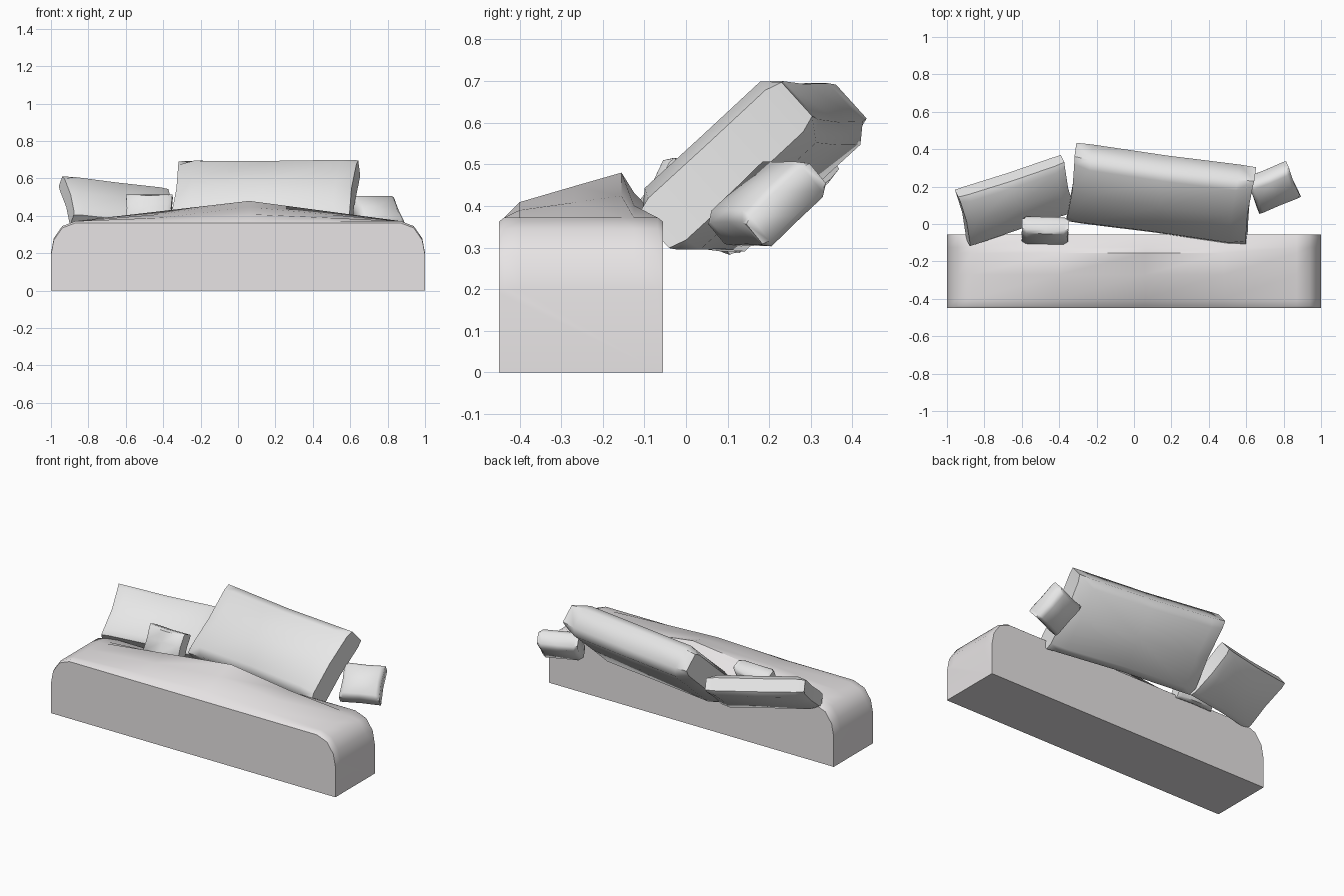
import bpy, bmesh
from mathutils import Vector

if "Cube" in bpy.data.objects:
    bpy.data.objects.remove(bpy.data.objects["Cube"])


def material(name, rgb):
    m = bpy.data.materials.new(name)
    m.diffuse_color = (*rgb, 1)
    m.use_nodes = True
    m.node_tree.nodes["Principled BSDF"].inputs["Base Color"].default_value = m.diffuse_color
    return m


cloth = material("pale grey cloth", (0.8, 0.8, 0.8))
bed_mat = material("pale warm grey", (0.8, 0.775, 0.78))


def finish(name, bm, mat, angle):
    bmesh.ops.recalc_face_normals(bm, faces=bm.faces)
    me = bpy.data.meshes.new(name)
    bm.to_mesh(me)
    bm.free()
    me.materials.append(mat)
    ob = bpy.data.objects.new(name, me)
    bpy.context.collection.objects.link(ob)
    bpy.ops.object.select_all(action='DESELECT')
    ob.select_set(True)
    bpy.context.view_layer.objects.active = ob
    bpy.ops.object.shade_smooth_by_angle(angle=angle)
    return ob


# Bed: cross-sections along x, rounded ends and a mound on the top
def bed():
    bm = bmesh.new()
    cols = [(-1, 0.2), (-0.985, 0.28), (-0.94, 0.345), (-0.87, 0.372), (-0.4, 0.372),
            (0.06, 0.372), (0.48, 0.372), (0.87, 0.372), (0.94, 0.345), (0.985, 0.28), (1, 0.2)]
    rings = []
    for x, h in cols:
        m = max(0, 1 - abs(x - 0.06) / (0.93 if x < 0.06 else 0.81))
        pts = [(-0.45, 0), (-0.45, h - 0.01), (-0.437, h), (-0.40, h + 0.037 * m),
               (-0.27, h + 0.075 * m), (-0.155, h + 0.108 * m), (-0.125, h + 0.06 * m),
               (-0.068, h), (-0.055, h - 0.01), (-0.055, 0)]
        rings.append([bm.verts.new((x, y, z)) for y, z in pts])
    n = len(rings[0])
    for a, b in zip(rings, rings[1:]):
        for i in range(n):
            j = (i + 1) % n
            bm.faces.new((a[i], a[j], b[j], b[i]))
    bm.faces.new(rings[0])
    bm.faces.new(rings[-1])
    return finish("bed_base", bm, bed_mat, 0.7)


# Pillow: two bulged sheets joined by a side strip, corners pulled outward
def pillow(name, centre, size, u, v):
    u = Vector(u).normalized()
    v = Vector(v)
    v = (v - u * v.dot(u)).normalized()
    w = u.cross(v)
    c = Vector(centre)
    hu, hv, ht = (s / 2 for s in size)
    steps = [-1, -0.82, 0, 0.82, 1]
    bm = bmesh.new()
    grids = []
    for side in (1, -1):
        g = []
        for a in steps:
            row = []
            for b in steps:
                # outline is slightly concave between the corners
                pu = a * (1 - 0.05 * (1 - b * b) * min(1, 0.25 / hu))
                pv = b * (1 - 0.04 * (1 - a * a))
                t = 1.0
                if abs(a) == 1:
                    t *= 0.68
                if abs(b) == 1:
                    t *= 0.62
                if abs(a) == 1 and abs(b) == 1:
                    t = 0.55
                elif a == 0 and b == 0:
                    t = 1.06
                row.append(bm.verts.new(c + u * (pu * hu) + v * (pv * hv) + w * (side * t * ht)))
            g.append(row)
        grids.append(g)
        for i in range(4):
            for j in range(4):
                bm.faces.new((g[i][j], g[i + 1][j], g[i + 1][j + 1], g[i][j + 1]))
    # side strip around the outline
    loop = [(i, 0) for i in range(4)] + [(4, j) for j in range(4)] \
        + [(i, 4) for i in range(4, 0, -1)] + [(0, j) for j in range(4, 0, -1)]
    f, k = grids
    for (i, j), (p, q) in zip(loop, loop[1:] + loop[:1]):
        bm.faces.new((f[i][j], f[p][q], k[p][q], k[i][j]))
    return finish(name, bm, cloth, 0.85)


bed()
pillow("large_pillow", (0.145, 0.16, 0.495), (0.97, 0.47, 0.20),
       (0.99, -0.135, 0.006), (0, 0.74, 0.67))
pillow("left_pillow", (-0.635, 0.125, 0.447), (0.60, 0.34, 0.125),
       (0.58, 0.19, -0.07), (-0.1, 0.8, 0.6))
pillow("right_cushion", (0.742, 0.195, 0.405), (0.24, 0.22, 0.115),
       (0.92, 0.38, 0), (-0.1, 0.74, 0.64))
pillow("front_cushion", (-0.475, -0.035, 0.428), (0.25, 0.165, 0.10),
       (1, -0.03, 0), (0, 0.42, 0.9))
